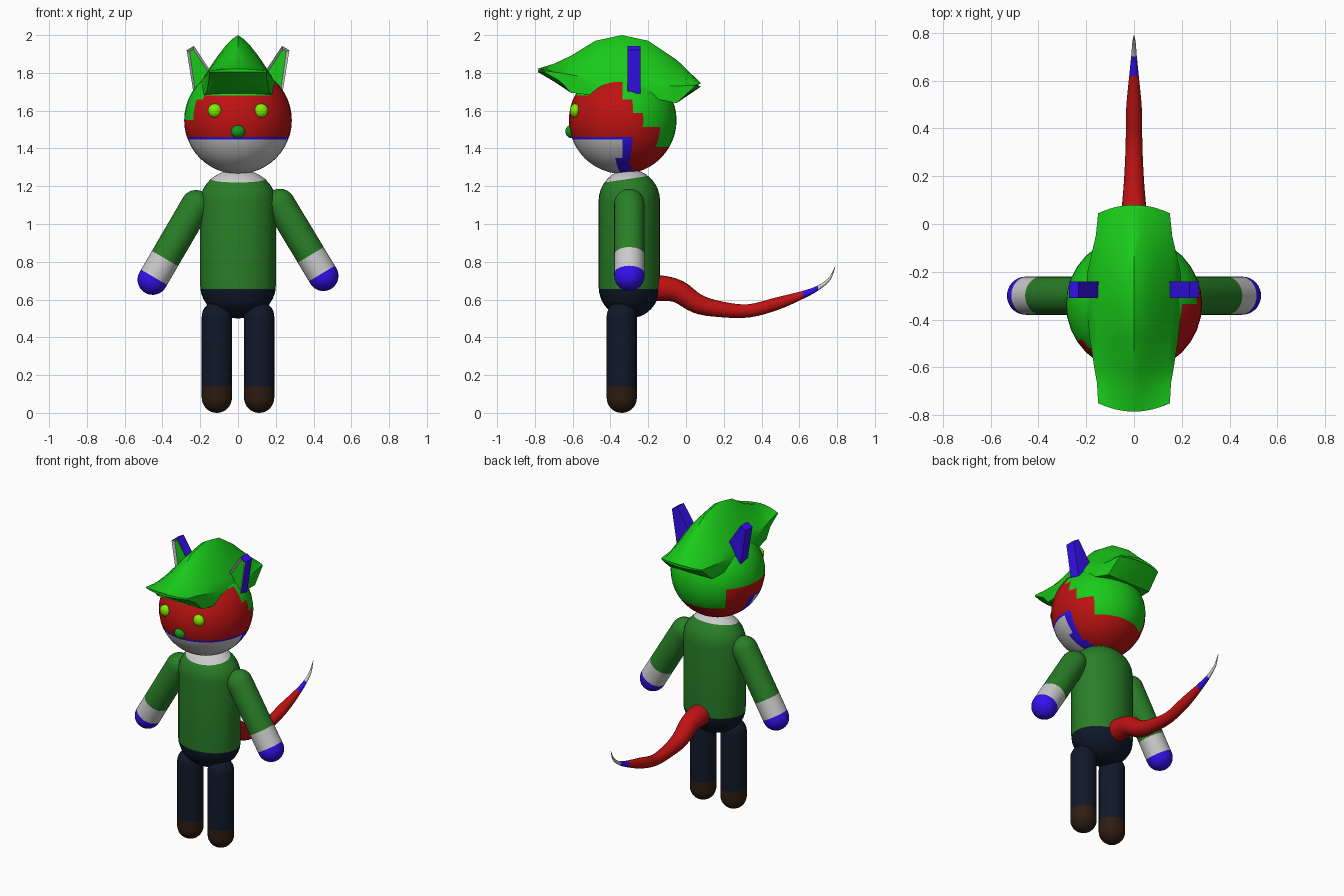
import bpy, bmesh
from math import sin, cos, pi, radians, atan2, degrees
from mathutils import Vector, Matrix

if "Cube" in bpy.data.objects:
    bpy.data.objects.remove(bpy.data.objects["Cube"])

COLOURS = {
    "hair_green": (0.01, 0.6, 0.01), "red": (0.52, 0.006, 0.006),
    "blue": (0.035, 0.005, 0.85), "white": (0.62, 0.62, 0.62),
    "sweater": (0.022, 0.21, 0.02), "navy": (0.005, 0.009, 0.022),
    "brown": (0.028, 0.012, 0.006), "lime": (0.22, 0.85, 0.0),
    "nose_green": (0.006, 0.33, 0.012),
}
MATS = {}
for key, rgb in COLOURS.items():
    MATS[key] = bpy.data.materials.new(key)
    MATS[key].diffuse_color = (*rgb, 1)


def finish(bm, name, colours, paint=None, cuts=(), matrix=None, angle=40):
    """Cut colour borders, paint faces by centre point, place and shade."""
    for co, no in cuts:
        bmesh.ops.bisect_plane(bm, geom=bm.verts[:] + bm.edges[:] + bm.faces[:],
                               plane_co=co, plane_no=no)
    bmesh.ops.recalc_face_normals(bm, faces=bm.faces)
    if paint:
        for f in bm.faces:
            f.material_index = colours.index(paint(f.calc_center_median(), f.normal))
    if matrix:
        bm.transform(matrix)
    me = bpy.data.meshes.new(name)
    bm.to_mesh(me)
    bm.free()
    for c in colours:
        me.materials.append(MATS[c])
    ob = bpy.data.objects.new(name, me)
    bpy.context.collection.objects.link(ob)
    bpy.ops.object.select_all(action='DESELECT')
    ob.select_set(True)
    bpy.context.view_layer.objects.active = ob
    bpy.ops.object.shade_smooth_by_angle(angle=radians(angle))
    return ob


def loft(rings):
    """Skin a list of closed point rings and cap both ends."""
    bm = bmesh.new()
    vs = [[bm.verts.new(p) for p in r] for r in rings]
    n = len(vs[0])
    for a, b in zip(vs, vs[1:]):
        for i in range(n):
            j = (i + 1) % n
            bm.faces.new((a[i], a[j], b[j], b[i]))
    bm.faces.new(vs[0])
    bm.faces.new(vs[-1])
    return bm


def capsule(rx, ry, cap, length, n=32, steps=8):
    """Upright capsule: cap centres at z = 0 and z = length."""
    rings = []
    for base, start in ((0, -90), (length, 0)):
        for k in range(steps + 1):
            t = radians(start + 90 * k / steps)
            c = max(cos(t), 0.01)
            rings.append([(rx * c * cos(2 * pi * i / n), ry * c * sin(2 * pi * i / n),
                           base + cap * sin(t)) for i in range(n)])
    return loft(rings)


def between(a, b):
    a, b = Vector(a), Vector(b)
    return Matrix.Translation(a) @ (b - a).to_track_quat('Z', 'Y').to_matrix().to_4x4()


UP = (0, 0, 1)

# torso: trousers, sweater, tilted white collar
TO = Matrix.Translation((0, -0.3, 0.67))
collar_co, collar_no = Vector((0, -0.163, 0.545)), Vector((0, -0.15, 1))
finish(capsule(0.2, 0.163, 0.17, 0.45), "torso", ["sweater", "navy", "white"],
       lambda c, n: "navy" if c.z < -0.015 else
       "white" if (c - collar_co).dot(collar_no) > 0 else "sweater",
       [((0, 0, -0.015), UP), (collar_co, collar_no)], TO)

# arms with white cuffs and blue hands; legs with brown shoes
for s, side, dz in ((-1, "left", -0.015), (1, "right", 0.005)):
    hand, shoulder = (s * 0.452, -0.3, 0.72 + dz), (s * 0.222, -0.3, 1.105 + dz / 3)
    finish(capsule(0.08, 0.08, 0.08, (Vector(shoulder) - Vector(hand)).length),
           side + "_arm", ["sweater", "white", "blue"],
           lambda c, n: "blue" if c.z < 0.015 else "white" if c.z < 0.13 else "sweater",
           [((0, 0, 0.015), UP), ((0, 0, 0.13), UP)], between(hand, shoulder))
    finish(capsule(0.08, 0.08, 0.08, 0.43), side + "_leg", ["navy", "brown"],
           lambda c, n: "brown" if c.z < 0.06 else "navy",
           [((0, 0, 0.06), UP)], Matrix.Translation((s * 0.112, -0.34, 0.08)))

# tail: tapered tube along a smooth path in the side plane
path = [(-0.2, 0.655), (-0.13, 0.66), (-0.04, 0.642), (0.06, 0.578), (0.18, 0.549),
        (0.33, 0.54), (0.48, 0.578), (0.62, 0.626), (0.7, 0.662), (0.76, 0.71), (0.79, 0.775)]
radii = [0.068, 0.067, 0.06, 0.052, 0.042, 0.035, 0.033, 0.02, 0.012, 0.007, 0.001]
pts = [Vector((y, z, r)) for (y, z), r in zip(path, radii)]
fine = []
for i in range(len(pts) - 1):
    p0, p1, p2, p3 = pts[max(i - 1, 0)], pts[i], pts[i + 1], pts[min(i + 2, len(pts) - 1)]
    for k in range(4):
        t = k / 4
        fine.append(0.5 * (2 * p1 + (p2 - p0) * t + (2 * p0 - 5 * p1 + 4 * p2 - p3) * t * t
                           + (3 * p1 - p0 - 3 * p2 + p3) * t ** 3))
fine.append(pts[-1])
rings = []
for i, p in enumerate(fine):
    d = (fine[min(i + 1, len(fine) - 1)] - fine[max(i - 1, 0)]).xy.normalized()
    rings.append([(p.z * cos(a), p.x - d.y * p.z * sin(a), p.y + d.x * p.z * sin(a))
                  for a in (2 * pi * j / 24 for j in range(24))])
finish(loft(rings), "tail", ["red", "blue", "white"],
       lambda c, n: "red" if c.y < 0.62 else "blue" if c.y < 0.7 else "white",
       [((0, 0.62, 0), (0, 1, 0)), ((0, 0.7, 0), (0, 1, 0))])

# head: sphere with muzzle, blue border, red face and stepped hairline
HC = Vector((0, -0.335, 1.55))


def head_colour(c, n):
    z, y = c.z + HC.z, c.y + HC.y
    a = degrees(atan2(c.x, -c.y))          # 0 = front, positive = right side
    if z < 1.46:
        if abs(a) > 140 and z > 1.4:
            return "hair_green"
        if y < -0.355 and z < 1.447:
            return "white"
        return "blue" if y < -0.29 else "red"
    if abs(a) < 45:
        line = 1.68
    elif a > 0:
        line = 1.74 if a < 92 else 1.65 if a < 105 else 1.59 if a < 115 else 1.53
    else:
        line = 1.66 if a > -52 else 1.55
    if abs(a) > 140:
        line = 1.4
    return "hair_green" if z > line else "red"


bm = bmesh.new()
bmesh.ops.create_uvsphere(bm, u_segments=32, v_segments=24, radius=0.285)
finish(bm, "head", ["red", "white", "blue", "hair_green"], head_colour,
       [((0, 0, z - HC.z), UP) for z in (1.447, 1.46, 1.68)], Matrix.Translation(HC))


# eyes and nose
def ball(name, loc, scale, colour):
    b = bmesh.new()
    bmesh.ops.create_uvsphere(b, u_segments=20, v_segments=12, radius=1)
    finish(b, name, [colour], None, (), Matrix.Translation(loc) @ Matrix.Diagonal((*scale, 1)))


for s, side in ((-1, "left"), (1, "right")):
    ball(side + "_eye", (s * 0.123, -0.587, 1.6), (0.037, 0.028, 0.037), "lime")
ball("nose", (0, -0.603, 1.49), (0.038, 0.036, 0.036), "nose_green")

# ears: tapered blue slab, white front frame, green inset
for s, side in ((-1, "left"), (1, "right")):
    outline = [(0.11, 1.755), (0.235, 1.69), (0.272, 1.92), (0.233, 1.943)]
    bm = loft([[(s * x, y, z) for x, z in outline] for y in (-0.31, -0.24)])
    bmesh.ops.recalc_face_normals(bm, faces=bm.faces)
    front = [f for f in bm.faces if f.normal.y < -0.9]
    bmesh.ops.inset_region(bm, faces=front, thickness=0.018)
    inner = set(front)
    for f in bm.faces:
        f.material_index = 2 if f in inner else 1 if f.normal.y < -0.9 else 0
    bmesh.ops.translate(bm, verts=front[0].verts[:], vec=(0, 0.012, 0))
    finish(bm, side + "_ear", ["blue", "white", "hair_green"], angle=20)

# hair: peaked cap swept out at front and back
# station: y, half width, edge z, ridge z, underside z
stations = [(-0.785, 0.150, 1.812, 1.822, 1.805), (-0.70, 0.155, 1.800, 1.848, 1.755),
            (-0.61, 0.165, 1.790, 1.890, 1.695), (-0.48, 0.185, 1.770, 1.970, 1.680),
            (-0.34, 0.200, 1.745, 2.000, 1.680), (-0.20, 0.195, 1.740, 1.970, 1.670),
            (-0.05, 0.160, 1.730, 1.870, 1.640), (0.08, 0.150, 1.735, 1.745, 1.728)]
rings = []
for y, w, ze, zr, zb in stations:
    bend = 0.035 * (1 if y < -0.65 else -1 if y > 0 else 0)
    us = [i / 6 for i in range(-6, 7)]
    top = [(u * w, y + bend * u * u, ze + (zr - ze) * (1 - abs(u) ** 1.35)) for u in us]
    low = [(u * w, y + bend * u * u, zb) for u in reversed(us)]
    rings.append(top + low)
finish(loft(rings), "hair", ["hair_green"], angle=35)

for m in bpy.data.materials:
    if m.users and not m.is_grease_pencil:
        m.use_nodes = True
        m.node_tree.nodes["Principled BSDF"].inputs["Base Color"].default_value = m.diffuse_color
